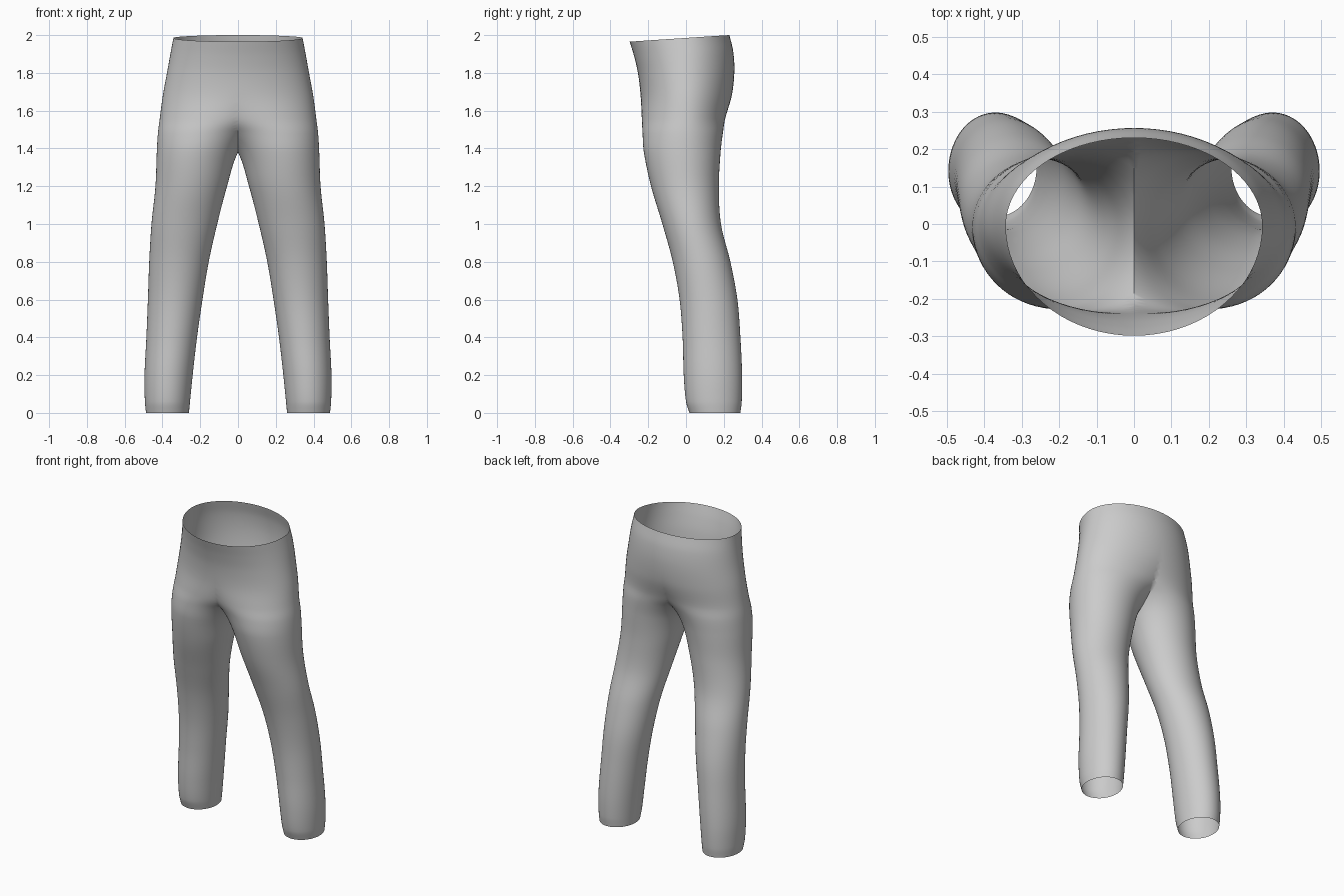
import bpy, bmesh, math

if "Cube" in bpy.data.objects:
    bpy.data.objects.remove(bpy.data.objects["Cube"])

# Leg sections: height, inner x, outer x, front y, back y, y of widest point
SECTIONS = [
    (0.00, 0.260, 0.487, 0.018, 0.288, 0.150),
    (0.06, 0.254, 0.493, 0.000, 0.295, 0.145),
    (0.20, 0.240, 0.495, -0.012, 0.297, 0.140),
    (0.40, 0.217, 0.485, -0.018, 0.288, 0.130),
    (0.60, 0.188, 0.477, -0.034, 0.272, 0.115),
    (0.80, 0.155, 0.470, -0.070, 0.235, 0.080),
    (1.00, 0.110, 0.458, -0.125, 0.185, 0.030),
    (1.20, 0.058, 0.437, -0.185, 0.174, 0.000),
    (1.38, 0.000, 0.430, -0.223, 0.183, -0.010),
    (1.48, -0.080, 0.424, -0.230, 0.195, -0.010),
    (1.56, -0.220, 0.414, -0.234, 0.208, -0.005),
    (1.68, -0.365, 0.398, -0.240, 0.243, 0.000),
    (1.80, -0.376, 0.376, -0.253, 0.256, 0.000),
    (1.90, -0.358, 0.358, -0.274, 0.250, 0.000),
    (1.985, -0.342, 0.342, -0.298, 0.230, -0.005),
]
SIDES, STEPS = 72, 6


def slope(i, k):
    a, b = SECTIONS[max(i - 1, 0)], SECTIONS[min(i + 1, len(SECTIONS) - 1)]
    return (b[k] - a[k]) / (b[0] - a[0])


def sections():
    """Smoothly interpolated sections from cuff to waist."""
    for i in range(len(SECTIONS) - 1):
        a, b = SECTIONS[i], SECTIONS[i + 1]
        h = b[0] - a[0]
        for s in range(STEPS):
            t = s / STEPS
            row = [a[0] + h * t]
            for k in range(1, 6):
                row.append((2*t**3 - 3*t**2 + 1) * a[k] + (t**3 - 2*t**2 + t) * h * slope(i, k)
                           + (3*t**2 - 2*t**3) * b[k] + (t**3 - t**2) * h * slope(i + 1, k))
            yield row
    yield list(SECTIONS[-1])


# One trouser leg running up into the hips
bm = bmesh.new()
rings = []
for z, xi, xo, yf, yb, cy in sections():
    cx, rx = (xi + xo) / 2, (xo - xi) / 2
    tilt = 0.066 * max(0, (z - 1.6) / 0.385)
    ring = []
    for j in range(SIDES):
        a = 2 * math.pi * j / SIDES
        s = math.sin(a)
        y = cy + s * ((yb - cy) if s > 0 else (cy - yf))
        ring.append(bm.verts.new((cx + rx * math.cos(a), y, z + tilt * y)))
    rings.append(ring)
for lo, hi in zip(rings, rings[1:]):
    for j in range(SIDES):
        n = (j + 1) % SIDES
        bm.faces.new((lo[j], lo[n], hi[n], hi[j]))

# Cut at the centre plane, so that the two halves meet in the crotch seam
bmesh.ops.bisect_plane(bm, geom=bm.verts[:] + bm.edges[:] + bm.faces[:], dist=1e-5,
                       plane_co=(0, 0, 0), plane_no=(1, 0, 0), clear_inner=True)
mesh = bpy.data.meshes.new("trousers")
bm.to_mesh(mesh)
bm.free()
trousers = bpy.data.objects.new("trousers", mesh)
bpy.context.collection.objects.link(trousers)

cloth = bpy.data.materials.new("grey cloth")
cloth.diffuse_color = (0.6, 0.6, 0.6, 1)
cloth.use_nodes = True
cloth.node_tree.nodes["Principled BSDF"].inputs["Base Color"].default_value = cloth.diffuse_color
mesh.materials.append(cloth)

# Mirror the second leg and smooth the cloth
bpy.context.view_layer.objects.active = trousers
trousers.select_set(True)
mirror = trousers.modifiers.new("mirror", 'MIRROR')
mirror.merge_threshold = 0.001
bpy.ops.object.modifier_apply(modifier=mirror.name)
bpy.ops.object.shade_smooth_by_angle(angle=math.radians(50))
